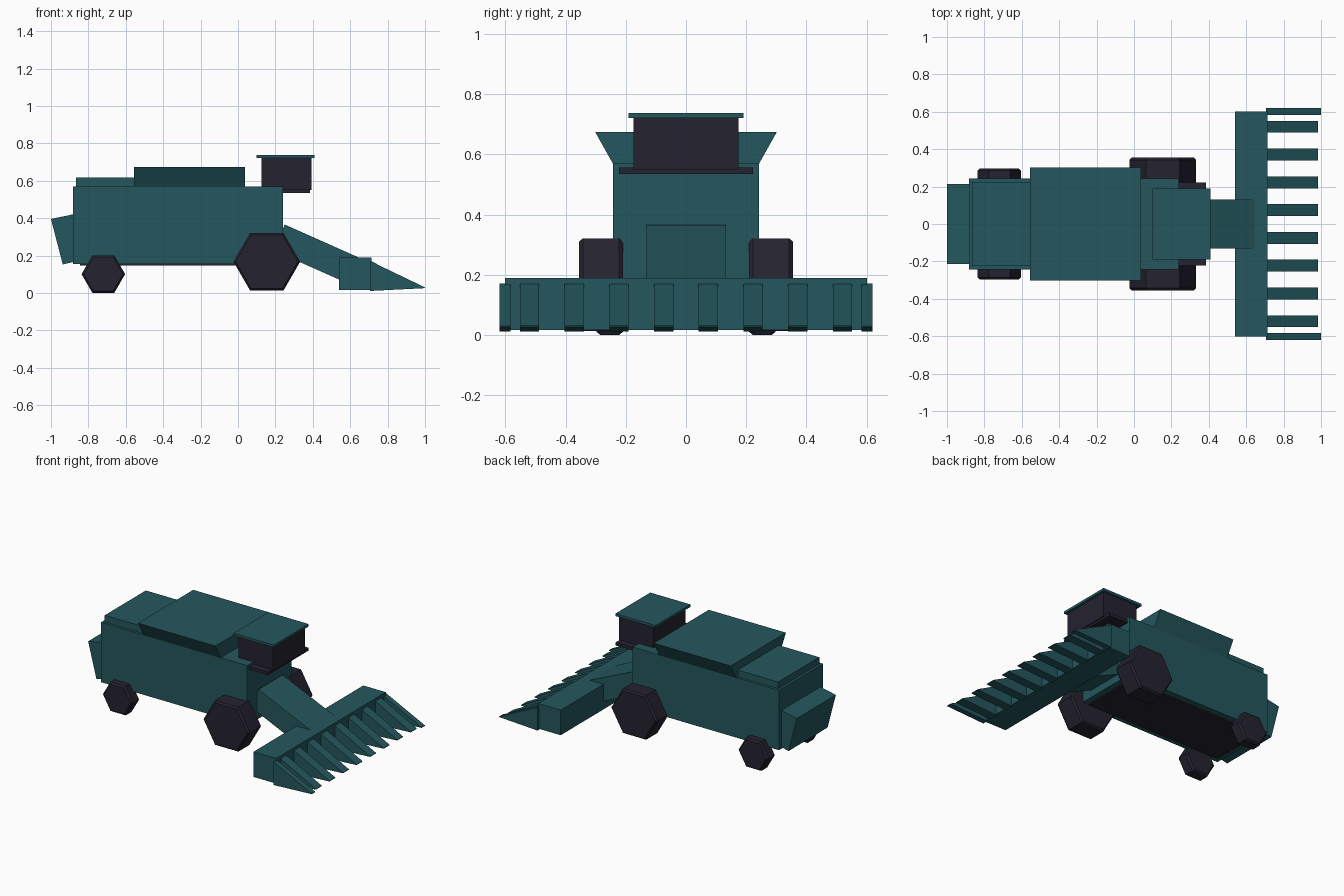
import bpy
import bmesh
import math

default = bpy.data.objects.get("Cube")
if default:
    bpy.data.objects.remove(default, do_unlink=True)


def make_material(name, rgb):
    mat = bpy.data.materials.new(name)
    mat.use_nodes = True
    color = (*rgb, 1.0)
    mat.diffuse_color = color
    mat.node_tree.nodes["Principled BSDF"].inputs["Base Color"].default_value = color
    return mat


TEAL = make_material("dark teal paint", (0.017, 0.095, 0.11))
DARK = make_material("charcoal rubber and glass", (0.018, 0.016, 0.028))


def finish(name, bm, mat):
    bmesh.ops.recalc_face_normals(bm, faces=bm.faces)
    mesh = bpy.data.meshes.new(name)
    bm.to_mesh(mesh)
    bm.free()
    mesh.materials.append(mat)
    obj = bpy.data.objects.new(name, mesh)
    bpy.context.collection.objects.link(obj)
    return obj


def loft(name, rings, mat):
    """Bridge matching rings of points and cap both ends."""
    bm = bmesh.new()
    loops = [[bm.verts.new(p) for p in ring] for ring in rings]
    for a, b in zip(loops, loops[1:]):
        for i in range(len(a)):
            j = (i + 1) % len(a)
            bm.faces.new((a[i], a[j], b[j], b[i]))
    bm.faces.new(loops[0])
    bm.faces.new(loops[-1])
    return finish(name, bm, mat)


def side_prism(name, profile, y0, y1, mat):
    """Extrude an x-z profile across the width."""
    return loft(name, [[(x, y, z) for x, z in profile] for y in (y0, y1)], mat)


def box(name, x0, x1, half_width, z0, z1, mat):
    profile = [(x0, z0), (x1, z0), (x1, z1), (x0, z1)]
    return side_prism(name, profile, -half_width, half_width, mat)


def wheel(name, x, z, radius, inner, outer, side):
    """Six-sided wheel with chamfered rims."""
    c = 0.012
    steps = [(inner, radius - c), (inner + c, radius),
             (outer - c, radius), (outer, radius - c)]
    angles = [math.radians(60 * i) for i in range(6)]
    rings = [[(x + r * math.cos(a), side * y, z + r * math.sin(a)) for a in angles]
             for y, r in steps]
    return loft(name, rings, DARK)


# Main hull
box("body", -0.882, 0.24, 0.242, 0.155, 0.57, TEAL)
box("belly_plate", -0.845, 0.20, 0.20, 0.146, 0.16, DARK)
box("engine_cover", -0.865, -0.55, 0.225, 0.56, 0.617, TEAL)

# Grain tank flares outwards to the sides
tank = [(-0.242, 0.568), (0.242, 0.568), (0.302, 0.675), (-0.302, 0.675)]
loft("grain_tank", [[(x, y, z) for y, z in tank] for x in (-0.555, 0.037)], TEAL)

# Straw hood at the tail
hood = [(-1.0, 0.396), (-0.87, 0.423), (-0.87, 0.168), (-0.937, 0.153)]
side_prism("straw_hood", hood, -0.214, 0.214, TEAL)

# Cab
box("cab_floor", 0.12, 0.385, 0.222, 0.535, 0.556, DARK)
box("cab_windows", 0.125, 0.393, 0.175, 0.55, 0.724, DARK)
box("cab_roof", 0.10, 0.408, 0.191, 0.721, 0.738, TEAL)

# Sloping feeder and cutting header
feeder = [(0.25, 0.366), (0.65, 0.188), (0.59, 0.05), (0.19, 0.228)]
side_prism("feeder_house", feeder, -0.132, 0.132, TEAL)
box("header", 0.54, 0.713, 0.602, 0.016, 0.19, TEAL)

tooth = [(0.705, 0.174), (0.984, 0.031), (0.984, 0.027), (0.705, 0.011)]
for i in range(8):
    y = -0.52 + i * 1.04 / 7
    side_prism(f"header_tooth_{i + 1}", tooth, y - 0.032, y + 0.032, TEAL)

divider = [(0.705, 0.172), (1.0, 0.030), (1.0, 0.026), (0.705, 0.011)]
for label, side in (("left", 1), ("right", -1)):
    side_prism(f"header_divider_{label}", divider, side * 0.583, side * 0.62, TEAL)

# Wheels
for label, side in (("left", 1), ("right", -1)):
    wheel(f"drive_wheel_{label}", 0.154, 0.167, 0.178, 0.21, 0.355, side)
    wheel(f"steering_wheel_{label}", -0.72, 0.101, 0.1165, 0.21, 0.297, side)
